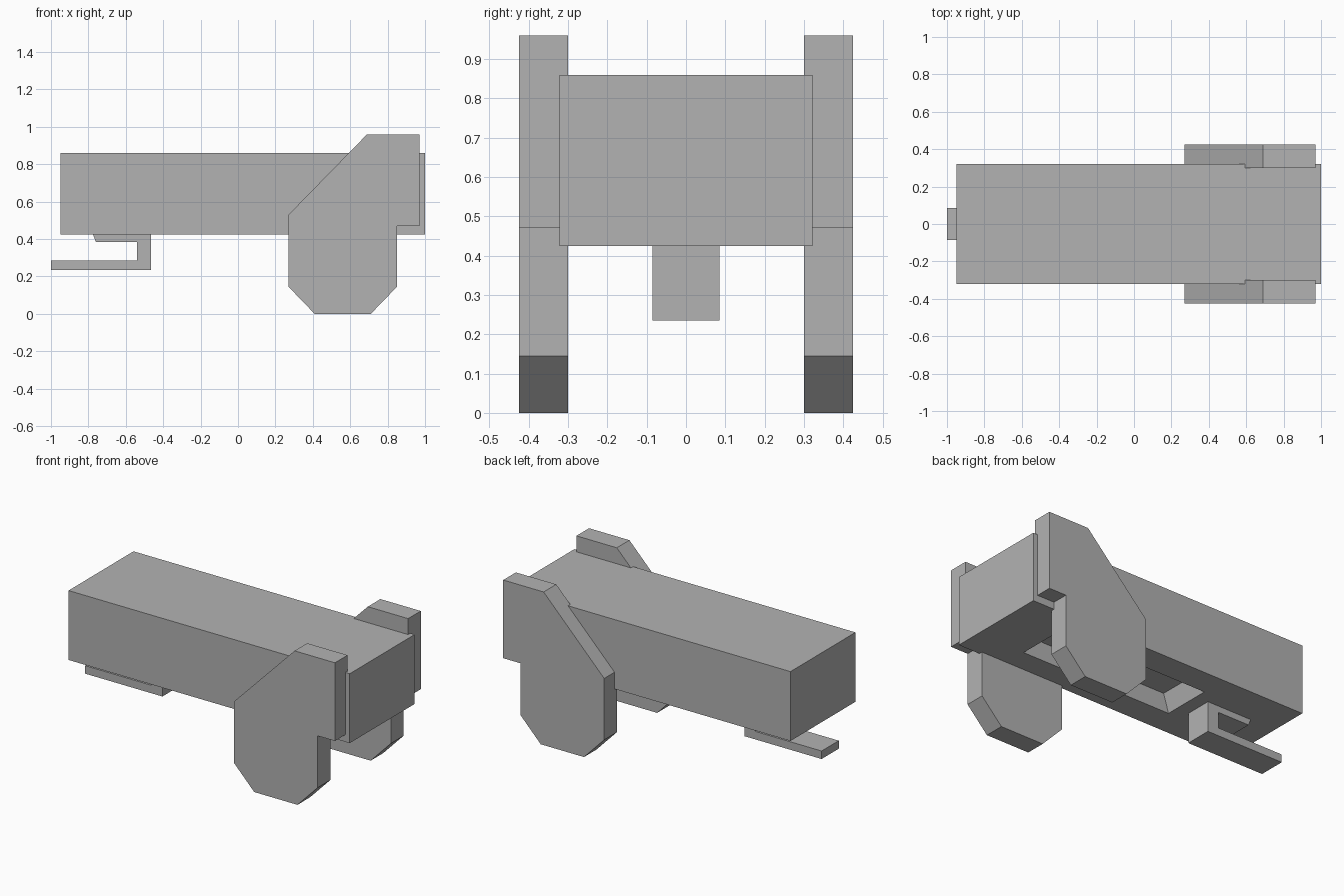
import bpy
import bmesh

# Remove the default cube
cube = bpy.data.objects.get("Cube")
if cube:
    bpy.data.objects.remove(cube, do_unlink=True)

# Single flat grey for every part
GREY = (0.448, 0.448, 0.448, 1)
grey = bpy.data.materials.new("light_grey")
grey.use_nodes = True
grey.diffuse_color = GREY
bsdf = next(n for n in grey.node_tree.nodes if n.type == "BSDF_PRINCIPLED")
bsdf.inputs["Base Color"].default_value = GREY


def finish(name, bm):
    bmesh.ops.recalc_face_normals(bm, faces=bm.faces[:])
    mesh = bpy.data.meshes.new(name)
    bm.to_mesh(mesh)
    bm.free()
    mesh.materials.append(grey)
    obj = bpy.data.objects.new(name, mesh)
    bpy.context.collection.objects.link(obj)
    return obj


def extrude_profile(name, profile, y0, y1):
    """Extrude an x-z outline between two y positions."""
    bm = bmesh.new()
    face = bm.faces.new([bm.verts.new((x, y0, z)) for x, z in profile])
    grown = bmesh.ops.extrude_face_region(bm, geom=[face])["geom"]
    verts = [v for v in grown if isinstance(v, bmesh.types.BMVert)]
    bmesh.ops.translate(bm, verts=verts, vec=(0, y1 - y0, 0))
    return finish(name, bm)


def loft_rectangles(name, levels):
    """Join horizontal rectangles (x0, x1, half_y, z) and cap both ends."""
    bm = bmesh.new()
    rings = [[bm.verts.new(p) for p in ((x0, -y, z), (x1, -y, z), (x1, y, z), (x0, y, z))]
             for x0, x1, y, z in levels]
    for a, b in zip(rings, rings[1:]):
        for i in range(4):
            j = (i + 1) % 4
            bm.faces.new((a[i], a[j], b[j], b[i]))
    bm.faces.new(rings[0])
    bm.faces.new(rings[-1])
    return finish(name, bm)


# Main box, with a shallow pocket in its underside
loft_rectangles("body", [
    (-0.345, 0.67, 0.155, 0.54),
    (-0.38, 0.67, 0.155, 0.425),
    (-0.95, 1.0, 0.322, 0.425),
    (-0.95, 1.0, 0.322, 0.86),
])

# Side plates
plate = [(0.27, 0.145), (0.41, 0), (0.71, 0), (0.85, 0.145), (0.85, 0.47),
         (0.97, 0.47), (0.97, 0.96), (0.69, 0.96), (0.27, 0.53)]
for side, sign in (("front", -1), ("back", 1)):
    extrude_profile(side + "_side_plate", plate, sign * 0.30, sign * 0.425)

# Hook under the far end
hook = [(-0.775, 0.425), (-0.76, 0.385), (-0.54, 0.385), (-0.54, 0.285),
        (-1.0, 0.285), (-1.0, 0.235), (-0.465, 0.235), (-0.465, 0.425)]
extrude_profile("hook", hook, -0.085, 0.085)
